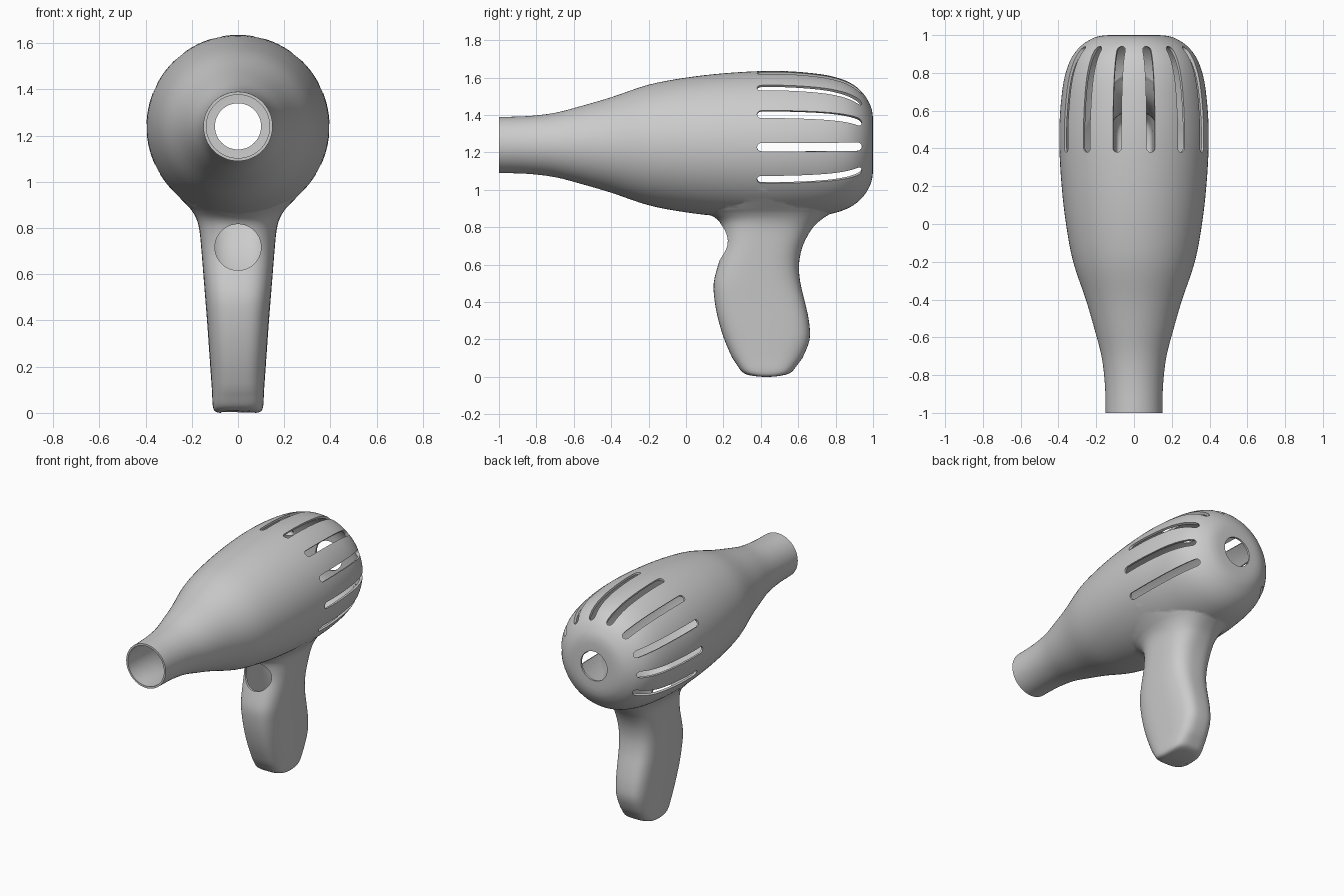
import bpy, bmesh, math
from mathutils import Matrix, Vector

cube = bpy.data.objects.get("Cube")
if cube:
    bpy.data.objects.remove(cube, do_unlink=True)

AXIS_Z = 1.24      # height of the barrel axis
WALL = 0.013       # shell thickness

grey = bpy.data.materials.new("plastic grey")
grey.diffuse_color = (0.6, 0.6, 0.6, 1)
grey.use_nodes = True
grey.node_tree.nodes["Principled BSDF"].inputs["Base Color"].default_value = (0.6, 0.6, 0.6, 1)


def smooth_rows(rows, steps=4):
    """Catmull-Rom interpolation through rows of numbers."""
    pts = [Vector(r) for r in rows]
    out = []
    for i in range(len(pts) - 1):
        a, b = pts[max(i - 1, 0)], pts[i]
        c, d = pts[i + 1], pts[min(i + 2, len(pts) - 1)]
        for k in range(steps):
            t = k / steps
            out.append(0.5 * (2 * b + (c - a) * t + (2 * a - 5 * b + 4 * c - d) * t * t
                              + (3 * b - a - 3 * c + d) * t ** 3))
    return out + [pts[-1]]


def make_object(name, bm):
    bmesh.ops.recalc_face_normals(bm, faces=bm.faces)
    mesh = bpy.data.meshes.new(name)
    bm.to_mesh(mesh)
    bm.free()
    mesh.materials.append(grey)
    obj = bpy.data.objects.new(name, mesh)
    bpy.context.collection.objects.link(obj)
    return obj


def loft(name, rings):
    """Closed skin through equal-length rings of points, capped at both ends."""
    bm = bmesh.new()
    loops = [[bm.verts.new(p) for p in ring] for ring in rings]
    n = len(loops[0])
    for lo, hi in zip(loops, loops[1:]):
        for i in range(n):
            bm.faces.new((lo[i], lo[(i + 1) % n], hi[(i + 1) % n], hi[i]))
    bm.faces.new(loops[0])
    bm.faces.new(loops[-1])
    return make_object(name, bm)


# Barrel: (y, radius) profile turned around the y axis
BARREL = [(-1, .15), (-.85, .154), (-.7, .172), (-.55, .211), (-.4, .255), (-.2, .322),
          (0, .36), (.2, .383), (.4, .395), (.55, .394), (.7, .381), (.8, .362),
          (.88, .331), (.94, .284), (.98, .225), (.996, .175), (1, .125)]


def barrel(name, inset):
    rings = []
    for y, r in smooth_rows(BARREL):
        y = y - inset if y > .5 else y
        rings.append([((r - inset) * math.sin(a), y, AXIS_Z + (r - inset) * math.cos(a))
                      for a in (math.tau * i / 96 for i in range(96))])
    if inset:      # let the cavity break out of the nozzle
        rings.insert(0, [(x, -1.1, z) for x, y, z in rings[0]])
    return loft(name, rings)


# Handle: (z, front y, back y, half width, squareness)
HANDLE = [(0, .33, .53, .075, 3), (.006, .305, .56, .098, 3.2), (.03, .283, .583, .109, 3.3),
          (.1, .248, .622, .113, 3.3), (.2, .205, .661, .12, 3.3), (.3, .174, .657, .127, 3.3),
          (.4, .154, .636, .134, 3.2), (.5, .148, .612, .142, 3.1), (.6, .172, .604, .15, 3),
          (.7, .2, .624, .158, 2.9), (.79, .195, .672, .167, 2.6), (.84, .17, .722, .18, 2.4),
          (.875, .11, .775, .2, 2.2), (.9, .06, .81, .222, 2.1), (.95, .04, .825, .27, 2),
          (1, .04, .825, .315, 2), (1.04, .04, .825, .33, 2)]


def handle(name, inset):
    rings = []
    for z, front, back, half, power in smooth_rows(HANDLE, 3):
        mid, depth = (front + back) / 2, (back - front) / 2
        bow = .025 * max(0, 1 - z / .1)          # gently curved foot
        ring = []
        for i in range(64):
            a = math.tau * i / 64
            c, s = math.cos(a), math.sin(a)
            u = math.copysign(abs(c) ** (2 / power), c)
            v = math.copysign(abs(s) ** (2 / power), s)
            lift = inset * max(0, 1 - z / .2)
            ring.append(((half - inset) * u, mid + (depth - inset) * v,
                         z + bow * (v * depth / .15) ** 2 + lift))
        rings.append(ring)
    return loft(name, rings)


def vent_cutter():
    """Round-ended slots fanned around the barrel axis."""
    bm = bmesh.new()
    r, y0, y1 = .0225, .38, .94
    outline = []
    for k in range(9):
        a = math.pi * k / 8
        outline.append((r * math.cos(a), y1 - r + r * math.sin(a)))
    for k in range(9):
        a = math.pi + math.pi * k / 8
        outline.append((r * math.cos(a), y0 + r + r * math.sin(a)))
    for k in range(-9, 10, 2):
        place = Matrix.Translation((0, 0, AXIS_Z)) @ Matrix.Rotation(math.radians(13.1 * k), 4, 'Y')
        low = [bm.verts.new(place @ Vector((x, y, .15))) for x, y in outline]
        top = [bm.verts.new(place @ Vector((x, y, .5))) for x, y in outline]
        n = len(outline)
        for i in range(n):
            bm.faces.new((low[i], low[(i + 1) % n], top[(i + 1) % n], top[i]))
        bm.faces.new(low)
        bm.faces.new(top)
    return make_object("vent_cutter", bm)


def round_cutter(name, z, y0, y1, radius):
    return loft(name, [[(radius * math.cos(math.tau * i / 48), y,
                         z + radius * math.sin(math.tau * i / 48)) for i in range(48)]
                       for y in (y0, y1)])


def combine(target, tool, operation):
    mod = target.modifiers.new(operation.lower(), 'BOOLEAN')
    mod.operation, mod.solver, mod.object = operation, 'EXACT', tool
    bpy.context.view_layer.objects.active = target
    bpy.ops.object.modifier_apply(modifier=mod.name)
    bpy.data.objects.remove(tool, do_unlink=True)


# Outer skin, then hollow it and cut the openings
shell = barrel("dryer_shell", 0)
combine(shell, handle("handle_skin", 0), 'UNION')
cavity = barrel("barrel_cavity", WALL)
combine(cavity, handle("handle_cavity", WALL), 'UNION')
combine(shell, cavity, 'DIFFERENCE')
combine(shell, vent_cutter(), 'DIFFERENCE')
combine(shell, round_cutter("rear_hole", AXIS_Z, .9, 1.1, .1), 'DIFFERENCE')
combine(shell, round_cutter("switch_hole", .717, .0, .4, .1), 'DIFFERENCE')

bpy.ops.object.select_all(action='DESELECT')
shell.select_set(True)
bpy.context.view_layer.objects.active = shell
bpy.ops.object.shade_smooth_by_angle(angle=math.radians(40))
